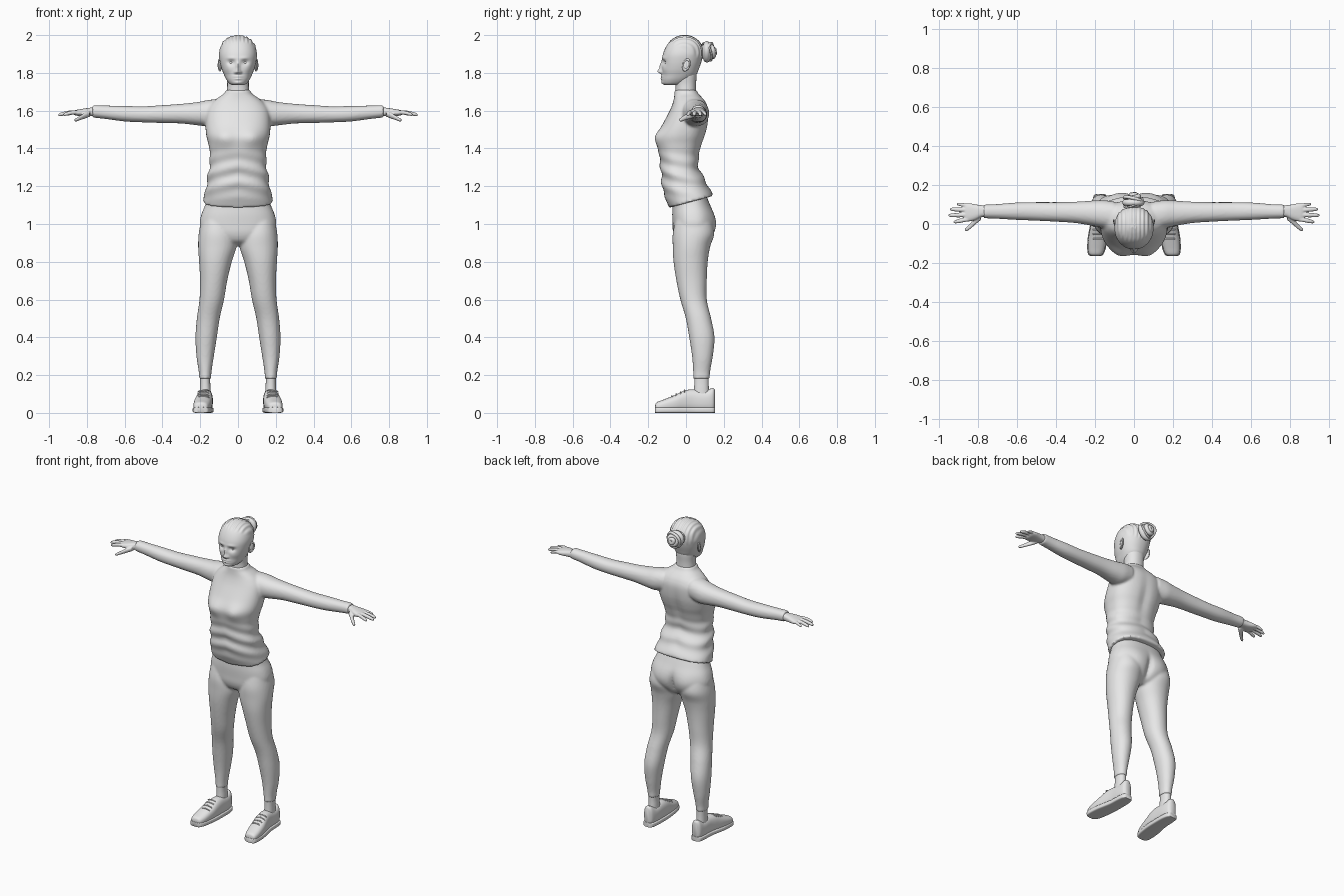
import bpy, bmesh, math
from mathutils import Matrix, Vector

grey = bpy.data.materials.new("plain_grey")
grey.diffuse_color = (0.8, 0.8, 0.8, 1)


def smooth_rows(rows, steps):
    """Catmull-Rom interpolation through rows of numbers."""
    out = []
    for i in range(len(rows) - 1):
        p0, p1 = rows[max(i - 1, 0)], rows[i]
        p2, p3 = rows[i + 1], rows[min(i + 2, len(rows) - 1)]
        for s in range(steps):
            t = s / steps
            out.append([0.5 * (2 * b + (c - a) * t + (2 * a - 5 * b + 4 * c - d) * t * t
                               + (3 * b - a - 3 * c + d) * t ** 3)
                        for a, b, c, d in zip(p0, p1, p2, p3)])
    out.append(list(rows[-1]))
    return out


def loft(bm, axis, rows, side=1, power=2.2, segs=40, steps=5, tilt=None):
    """Rows are (position on axis, min u, max u, min v, max v)."""
    rings = []
    for w, u0, u1, v0, v1 in smooth_rows(rows, steps):
        ring = []
        for k in range(segs):
            a = 2 * math.pi * k / segs
            c, s = math.cos(a), math.sin(a)
            u = (u0 + u1) / 2 + (u1 - u0) / 2 * math.copysign(abs(c) ** (2 / power), c)
            v = (v0 + v1) / 2 + (v1 - v0) / 2 * math.copysign(abs(s) ** (2 / power), s)
            p = {"x": (w, u, v), "y": (u, w, v), "z": (u, v, w)}[axis]
            if tilt:
                p = (p[0], p[1], p[2] + tilt(w) * p[1])
            ring.append(bm.verts.new((p[0] * side, p[1], p[2])))
        rings.append(ring)
    for a, b in zip(rings, rings[1:]):
        for k in range(segs):
            j = (k + 1) % segs
            bm.faces.new((a[k], a[j], b[j], b[k]))
    bm.faces.new(rings[0])
    bm.faces.new(rings[-1])


def push(bm, cx, cy, cz, sx, sz, amount, sy=0.04):
    """Soft push along y around a point."""
    for v in bm.verts:
        d = ((v.co.x - cx) / sx) ** 2 + ((v.co.y - cy) / sy) ** 2 + ((v.co.z - cz) / sz) ** 2
        v.co.y += amount * math.exp(-d)


def ball(bm, center, scale, rot=None):
    m = Matrix.Translation(center) @ (rot or Matrix()) @ Matrix.Diagonal((*scale, 1))
    bmesh.ops.create_uvsphere(bm, u_segments=24, v_segments=16, radius=1, matrix=m)


def hoop(bm, center, major, minor, rot, wobble=0.0):
    """Torus with a slight wave."""
    grid = []
    for i in range(40):
        a = 2 * math.pi * i / 40
        r = major * (1 + wobble * math.sin(3 * a))
        ring = []
        for k in range(10):
            b = 2 * math.pi * k / 10
            q = r + minor * math.cos(b)
            p = Vector((q * math.cos(a), q * math.sin(a), minor * math.sin(b)))
            ring.append(bm.verts.new(Vector(center) + rot @ p))
        grid.append(ring)
    for i in range(40):
        a, b = grid[i], grid[(i + 1) % 40]
        for k in range(10):
            bm.faces.new((a[k], a[(k + 1) % 10], b[(k + 1) % 10], b[k]))


def finish(bm, name, voxel=None, relax=3):
    bmesh.ops.recalc_face_normals(bm, faces=bm.faces[:])
    mesh = bpy.data.meshes.new(name)
    bm.to_mesh(mesh)
    bm.free()
    ob = bpy.data.objects.new(name, mesh)
    bpy.context.collection.objects.link(ob)
    mesh.materials.append(grey)
    bpy.ops.object.select_all(action="DESELECT")
    ob.select_set(True)
    bpy.context.view_layer.objects.active = ob
    bpy.ops.object.shade_smooth_by_angle(angle=math.radians(50))
    if voxel:  # fuse overlapping volumes
        r = ob.modifiers.new("fuse", "REMESH")
        r.mode, r.voxel_size, r.use_smooth_shade = "VOXEL", voxel, True
        s = ob.modifiers.new("relax", "SMOOTH")
        s.factor, s.iterations = 0.5, relax
    return ob


# shirt: torso and sleeves, hem tilted up at the back
bm = bmesh.new()
torso = [(1.11, .186, -.088, .142), (1.16, .176, -.11, .127), (1.22, .165, -.126, .1),
         (1.3, .153, -.134, .068), (1.36, .148, -.142, .07), (1.42, .156, -.148, .085),
         (1.47, .168, -.147, .103), (1.53, .172, -.122, .117), (1.6, .165, -.086, .12),
         (1.64, .14, -.07, .108), (1.665, .11, -.064, .09), (1.69, .075, -.061, .066),
         (1.71, .064, -.06, .056)]
loft(bm, "z", [(z, -w, w, a, b) for z, w, a, b in torso], power=2.4, segs=72, steps=8,
     tilt=lambda z: .27 * max(0, (1.35 - z) / .24))
for sx in (-1, 1):
    push(bm, sx * .075, -.14, 1.455, .06, .05, -.022, .08)
push(bm, 0, .1, 1.45, .03, .15, -.01)
for v in bm.verts:  # cloth folds at the waist
    z = v.co.z
    if 1.12 < z < 1.4:
        f = .006 * math.sin(math.pi * (z - 1.12) / .28) * math.sin(75 * z + 14 * abs(v.co.x) + 16 * v.co.y)
        v.co += Vector((v.co.x, v.co.y + .02, 0)).normalized() * f
sleeve = [(.1, -.03, .115, 1.53, 1.662), (.16, -.02, .122, 1.518, 1.656), (.21, -.01, .12, 1.522, 1.646),
          (.3, .005, .114, 1.532, 1.636), (.4, .012, .112, 1.535, 1.629), (.5, .017, .112, 1.538, 1.623),
          (.6, .021, .11, 1.543, 1.625), (.7, .027, .102, 1.556, 1.627), (.755, .029, .1, 1.562, 1.629),
          (.77, .03, .099, 1.563, 1.629)]
for sx in (-1, 1):
    loft(bm, "x", sleeve, sx)
finish(bm, "shirt", .008)

# leggings: pelvis and both legs
bm = bmesh.new()
pelvis = [(.885, .08, -.01, .08), (.91, .15, -.05, .115), (.95, .19, -.068, .14), (1, .203, -.071, .15),
          (1.05, .194, -.073, .146), (1.1, .174, -.072, .128), (1.15, .16, -.08, .108), (1.18, .15, -.08, .1)]
loft(bm, "z", [(z, -w, w, a, b) for z, w, a, b in pelvis], power=2.4, segs=64)
for sx in (-1, 1):
    push(bm, sx * .085, .14, .99, .07, .07, .014, .06)
push(bm, 0, .15, .96, .02, .07, -.025, .06)
leg = [(1.02, .03, .195, -.055, .135), (.95, .01, .208, -.07, .15), (.88, .008, .211, -.07, .128),
       (.8, .033, .206, -.066, .115), (.7, .057, .201, -.051, .11), (.6, .074, .204, -.03, .11),
       (.5, .097, .218, -.001, .133), (.4, .112, .225, .017, .151), (.3, .128, .22, .032, .142),
       (.22, .14, .208, .038, .128), (.18, .142, .206, .038, .126)]
for sx in (-1, 1):
    loft(bm, "z", leg, sx, power=2.1)
finish(bm, "leggings", .008)

# head with modelled face and combed hair
bm = bmesh.new()
skull = [(1.735, .03, -.112, -.04), (1.745, .047, -.123, 0), (1.765, .062, -.127, .03), (1.79, .074, -.126, .055),
         (1.82, .086, -.127, .068), (1.86, .096, -.127, .082), (1.9, .1, -.122, .09), (1.94, .092, -.105, .085),
         (1.97, .074, -.082, .065), (1.99, .045, -.05, .035), (2, .012, -.018, .002)]
loft(bm, "z", [(z, -w, w, a, b) for z, w, a, b in skull], segs=128, steps=9)
for sx in (-1, 1):
    push(bm, sx * .036, -.117, 1.855, .02, .014, .013)      # eye socket
    push(bm, sx * .035, -.12, 1.878, .025, .009, -.004)     # brow
    push(bm, sx * .05, -.11, 1.82, .02, .02, -.003)         # cheekbone
    push(bm, sx * .013, -.13, 1.803, .008, .008, -.009)     # nostril
push(bm, 0, -.13, 1.835, .01, .024, -.012)                  # nose bridge
push(bm, 0, -.135, 1.808, .012, .013, -.021)                # nose tip
push(bm, 0, -.127, 1.781, .022, .006, -.007)                # upper lip
push(bm, 0, -.127, 1.768, .018, .006, -.007)                # lower lip
push(bm, 0, -.127, 1.748, .02, .01, -.006)                  # chin
for v in bm.verts:  # combed strands running to the bun
    f = min(1, max(0, ((v.co.z - 1.93) + .55 * (v.co.y + .04)) / .03))
    v.co += (v.co - Vector((0, 0, 1.87))).normalized() * f * .0022 * math.sin(v.co.x * 300)
    v.co.z = min(v.co.z, 2.0)
finish(bm, "head")

bm = bmesh.new()
for sx in (-1, 1):
    ball(bm, (sx * .036, -.0985, 1.855), (.014, .013, .0105))
finish(bm, "eyes")

bm = bmesh.new()
for sx in (-1, 1):
    tip = Matrix.Rotation(math.radians(-14), 4, "X") @ Matrix.Rotation(sx * math.radians(-18), 4, "Z")
    ball(bm, (sx * .094, 0, 1.84), (.007, .02, .034), tip)
    hoop(bm, (sx * .098, .002, 1.844), .018, .004,
         (tip @ Matrix.Diagonal((1, 1, 1.5, 1)) @ Matrix.Rotation(math.pi / 2, 4, "Y")).to_3x3())
finish(bm, "ears")

# coiled hair bun
bm = bmesh.new()
ball(bm, (0, .112, 1.912), (.045, .036, .048))
for major, minor, y, turn in ((.04, .017, .11, 0), (.026, .014, .137, 12), (.046, .009, .122, -14),
                              (.012, .012, .15, 5), (.05, .005, .112, 22)):
    rot = Matrix.Rotation(math.radians(90 + turn), 3, "X") @ Matrix.Rotation(math.radians(turn), 3, "Y")
    hoop(bm, (-.003, y, 1.914), major, minor, rot, .06)
finish(bm, "hair_bun")

bm = bmesh.new()
loft(bm, "z", [(1.66, -.06, .06, -.052, .055), (1.7, -.059, .059, -.055, .053), (1.74, -.057, .057, -.056, .053),
               (1.78, -.06, .06, -.065, .056), (1.81, -.06, .06, -.06, .056)])
finish(bm, "neck")

# hands: palm, four fingers and thumb
palm = [(.745, .036, .094, 1.57, 1.621), (.78, .036, .096, 1.571, 1.616), (.81, .022, .1, 1.57, 1.612),
        (.84, .014, .106, 1.572, 1.607), (.86, .014, .106, 1.575, 1.603), (.87, .022, .1, 1.58, 1.598)]
fingers = [(.85, .925, .024, .01, .0105), (.85, .952, .047, .044, .011),
           (.85, .944, .071, .076, .0105), (.845, .908, .094, .102, .009)]
for name, sx in (("left_hand", 1), ("right_hand", -1)):
    bm = bmesh.new()
    loft(bm, "x", palm, sx, power=2.5, segs=32)
    for xa, xb, ya, yb, r in fingers:
        rows = []
        for t, k in ((0, 1), (.35, 1), (.5, 1.03), (.8, .9), (.95, .65), (1, .2)):
            y, z = ya + (yb - ya) * t, 1.592 - .015 * t * t
            rows.append((xa + (xb - xa) * t, y - r * k, y + r * k, z - r * k, z + r * k))
        loft(bm, "x", rows, sx, segs=16)
    thumb = [(.785, .02, .065, 1.568, 1.6), (.81, 0, .04, 1.558, 1.59), (.835, -.022, .008, 1.55, 1.574),
             (.855, -.036, -.012, 1.543, 1.562), (.866, -.036, -.024, 1.544, 1.555)]
    loft(bm, "x", thumb, sx, segs=16)
    finish(bm, name, .004, 2)

# shoes with soles, laces and ankles
upper = [(-.163, .18, .212, .015, .04), (-.155, .162, .23, .006, .056), (-.12, .148, .236, .004, .07),
         (-.06, .138, .232, .004, .094), (-.01, .134, .222, .004, .118), (.04, .133, .213, .004, .124),
         (.1, .134, .21, .004, .118), (.14, .142, .204, .004, .132), (.153, .155, .19, .02, .122)]
for name, sx in (("left", 1), ("right", -1)):
    bm = bmesh.new()
    loft(bm, "y", upper, sx, power=2.5)
    finish(bm, name + "_shoe")
    bm = bmesh.new()
    loft(bm, "y", [(y * 1.012, a - .004, b + .004, 0, .03) for y, a, b, c, d in upper], sx, power=5)
    finish(bm, name + "_sole")
    bm = bmesh.new()
    for y, z in ((-.075, .088), (-.052, .098), (-.029, .109), (-.008, .118)):
        rows = [(x, y - r, y + r, z - r + h, z + r + h) for x, r, h in
                ((.152, .002, -.008), (.16, .004, -.003), (.183, .004, .001), (.206, .004, -.003), (.214, .002, -.008))]
        loft(bm, "x", rows, sx, segs=10)
    finish(bm, name + "_laces")
    bm = bmesh.new()
    loft(bm, "z", [(.09, .143, .203, .04, .124), (.13, .145, .202, .043, .121), (.16, .147, .201, .044, .12),
                   (.2, .147, .201, .044, .12)], sx)
    finish(bm, name + "_ankle")
